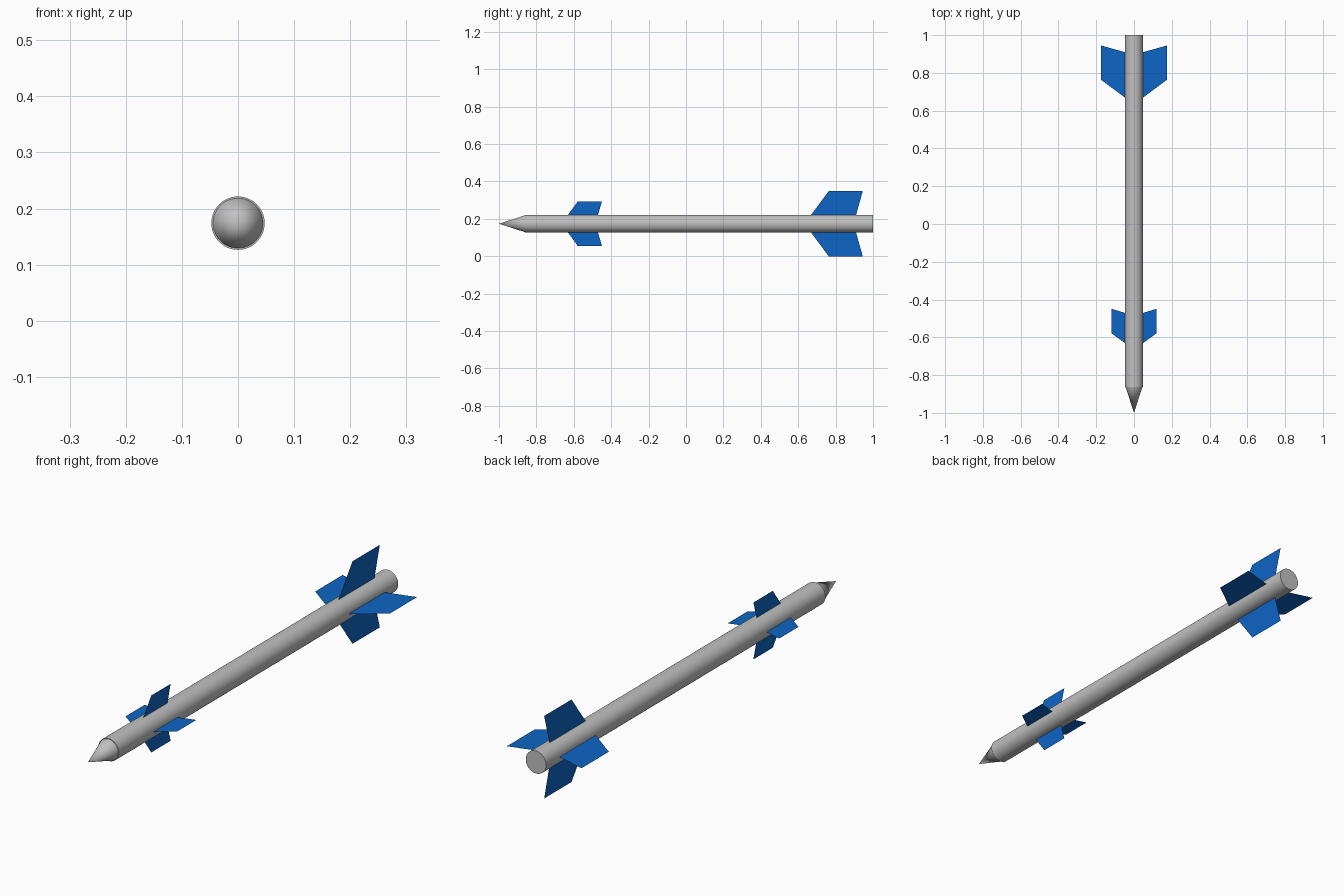
import bpy, bmesh, math

if "Cube" in bpy.data.objects:
    bpy.data.objects.remove(bpy.data.objects["Cube"])

CZ = 0.174      # height of the body axis
R = 0.0475      # body radius
SEG = 64


def material(name, rgb):
    m = bpy.data.materials.new(name)
    m.diffuse_color = (*rgb, 1)
    m.use_nodes = True
    m.node_tree.nodes["Principled BSDF"].inputs["Base Color"].default_value = m.diffuse_color
    return m


grey = material("light grey", (0.53, 0.53, 0.53))
blue = material("blue", (0.004, 0.13, 0.56))


def cone(name, r1, r2, y0, y1):
    """Cylinder or cone along y; r1 at y0, r2 at y1."""
    bpy.ops.mesh.primitive_cone_add(
        vertices=SEG, radius1=r1, radius2=r2, depth=y1 - y0,
        location=(0, (y0 + y1) / 2, CZ), rotation=(-math.pi / 2, 0, 0))
    ob = bpy.context.object
    ob.name = name
    ob.data.materials.append(grey)
    bpy.ops.object.shade_smooth_by_angle(angle=math.radians(30))
    return ob


def fin_set(name, profile):
    """Four thin sheet fins around the body; profile is (radius, y) pairs."""
    for i in range(4):
        a = i * math.pi / 2
        bm = bmesh.new()
        bm.faces.new([bm.verts.new((round(math.cos(a)) * r, y,
                                    round(math.sin(a)) * r))
                      for r, y in profile])
        me = bpy.data.meshes.new(f"{name}_{i + 1}")
        bm.to_mesh(me)
        bm.free()
        me.materials.append(blue)
        ob = bpy.data.objects.new(me.name, me)
        ob.location.z = CZ
        bpy.context.collection.objects.link(ob)


# Body tube and slightly narrower pointed nose
cone("body_tube", R, R, -0.862, 1.0)
cone("nose_cone", 0, R - 0.003, -1.0, -0.862)

# Large tail fins and small forward fins
fin_set("tail_fin", [(0.046, 0.668), (0.174, 0.763), (0.174, 0.945), (0.046, 0.909)])
fin_set("forward_fin", [(0.046, -0.632), (0.12, -0.578), (0.12, -0.449), (0.046, -0.471)])
